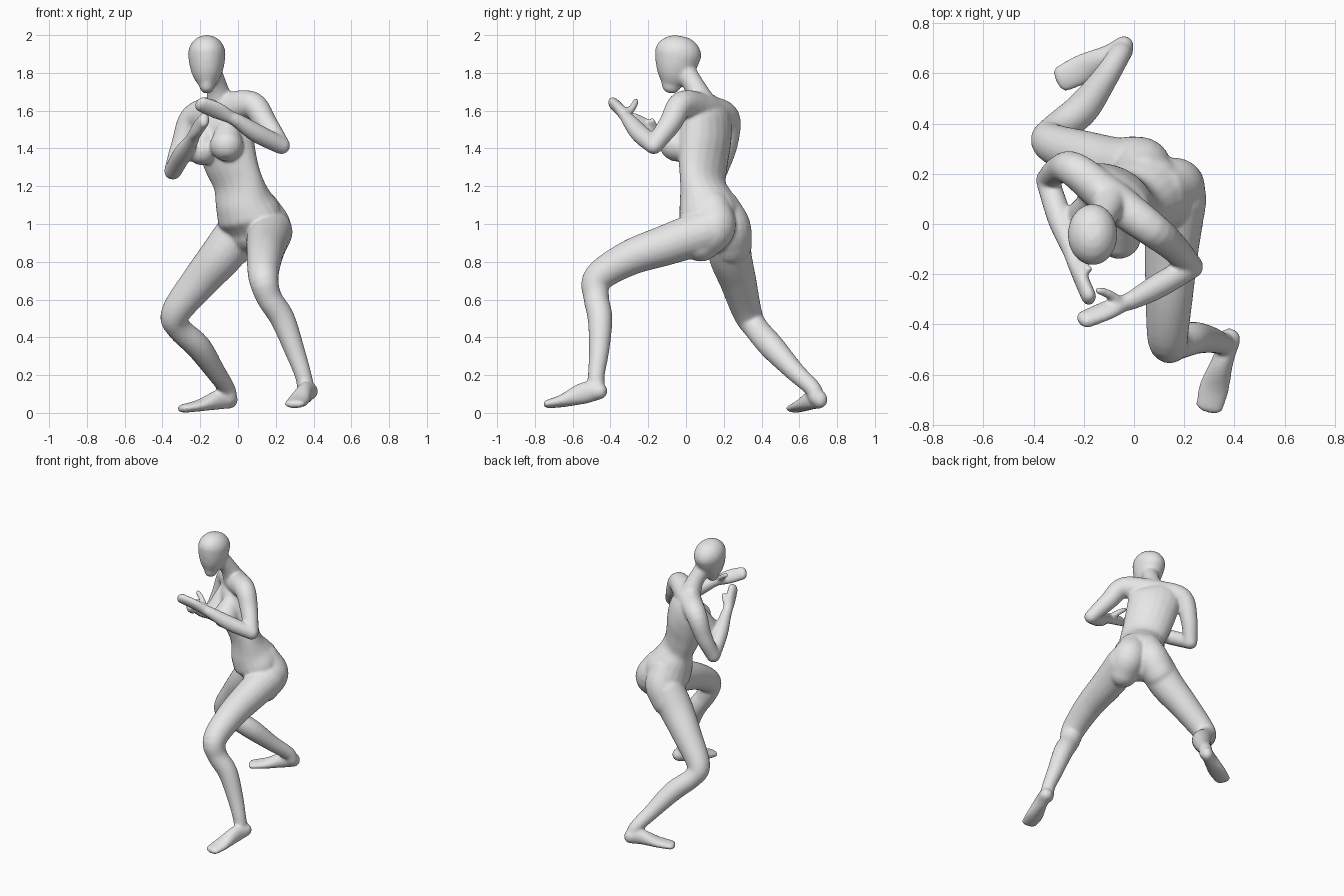
import bpy
import bmesh
from math import sin, cos, pi
from mathutils import Vector

default_cube = bpy.data.objects.get("Cube")
if default_cube:
    bpy.data.objects.remove(default_cube, do_unlink=True)

bm = bmesh.new()
SEGMENTS = 20
STEPS = 5


def spline(points):
    """Catmull-Rom samples through (x, y, z, half width, half depth) points."""
    full = [Vector(p if len(p) == 5 else (*p, p[-1])) for p in points]
    full = [full[0] * 2 - full[1]] + full + [full[-1] * 2 - full[-2]]
    samples = []
    for before, start, end, after in zip(full, full[1:], full[2:], full[3:]):
        pull_out = (end - before) / 2
        pull_in = (after - start) / 2
        for i in range(STEPS):
            t = i / STEPS
            ease = t * t * (3 - 2 * t)
            samples.append(start.lerp(end, ease) + pull_out * t * (1 - t) ** 2
                           - pull_in * t * t * (1 - t))
    samples.append(full[-2])
    return samples


def limb(side, *points):
    """Closed elliptical tube with rounded ends along a smooth path."""
    samples = spline(points)
    centers = [Vector(sample[:3]) for sample in samples]
    rings = []

    def add_ring(center, tangent, width, depth):
        u = Vector(side)
        u = (u - tangent * u.dot(tangent)).normalized()
        v = tangent.cross(u)
        ring = []
        for k in range(SEGMENTS):
            turn = k * 2 * pi / SEGMENTS
            ring.append(bm.verts.new(center + u * width * cos(turn) + v * depth * sin(turn)))
        rings.append(ring)

    def add_cap(index, tangent, direction, angles):
        width, depth = samples[index][3:]
        for angle in angles:
            offset = tangent * direction * min(width, depth) * sin(angle)
            add_ring(centers[index] + offset, tangent, width * cos(angle), depth * cos(angle))

    last = len(samples) - 1
    cap_angles = [pi / 2 * step / STEPS for step in range(1, STEPS)]
    tangents = [(centers[min(i + 1, last)] - centers[max(i - 1, 0)]).normalized()
                for i in range(last + 1)]
    add_cap(0, tangents[0], -1, reversed(cap_angles))
    for sample, center, tangent in zip(samples, centers, tangents):
        add_ring(center, tangent, sample[3], sample[4])
    add_cap(last, tangents[last], 1, cap_angles)

    for low, high in zip(rings, rings[1:]):
        for k in range(SEGMENTS):
            n = (k + 1) % SEGMENTS
            bm.faces.new((low[k], low[n], high[n], high[k]))
    bm.faces.new(list(reversed(rings[0])))
    bm.faces.new(rings[-1])


# Directions that the widths are measured along
sideways = (1, 0, 0)
upright = (0, 0, 1)
across = (.8, -.6, 0)

# Torso, turned towards the right
limb(across,
     (.08, .14, .96, .165, .11),
     (.06, .13, 1.04, .18, .155),
     (.03, .11, 1.12, .16, .14),
     (0, .09, 1.22, .15, .1),
     (-.04, .09, 1.33, .16, .11),
     (-.07, .1, 1.45, .17, .12),
     (-.09, .11, 1.56, .17, .1),
     (-.09, .1, 1.63, .11, .06))

# Shoulder girdle
neck_base = (-.09, .1, 1.61, .08)
left_shoulder = (.07, -.02, 1.635, .07)
right_shoulder = (-.235, .215, 1.565, .07)
limb(upright, right_shoulder, neck_base, left_shoulder)

# Buttocks, running from the hips into the thighs
limb(across, (.12, .14, 1.08, .1), (.17, .15, .98, .113), (.16, .08, .9, .1))
limb(across, (.04, .19, 1.08, .1), (.035, .23, .985, .113), (-.02, .24, .89, .11))

# Breasts
limb(across, (-.05, .03, 1.54, .05), (-.06, -.05, 1.42, .09))
limb(across, (-.17, .09, 1.52, .05), (-.19, .03, 1.39, .08))

# Neck and head
limb(across, neck_base, (-.11, .05, 1.72, .057), (-.14, 0, 1.8, .057))
limb(sideways,
     (-.165, -.08, 1.73, .04, .05),
     (-.165, -.067, 1.78, .073, .085),
     (-.165, -.054, 1.84, .092, .11),
     (-.165, -.042, 1.9, .1, .125))

# Left leg, bent forward
left_ankle = (.36, -.475, .12, .046)
limb(sideways,
     (.17, .1, .96, .12),
     (.15, -.1, .89, .108),
     (.14, -.3, .82, .094),
     (.135, -.465, .715, .08),
     (.165, -.475, .61, .068),
     (.235, -.455, .5, .066),
     (.3, -.46, .33, .054),
     (.345, -.475, .2, .045),
     left_ankle)
limb((1, -.3, 0),
     (.38, -.46, .115, .045),
     (.355, -.54, .105, .043, .058),
     (.32, -.65, .065, .06, .035),
     (.3, -.73, .047, .056, .023))

# Right leg, stretched back
right_ankle = (-.045, .69, .08, .042)
limb((.6, -.8, 0),
     (0, .22, .95, .12),
     (-.09, .235, .83, .114),
     (-.2, .275, .7, .098),
     (-.33, .325, .53, .078),
     (-.315, .37, .45, .066),
     (-.21, .455, .35, .068),
     (-.12, .575, .22, .053),
     (-.06, .67, .13, .045),
     right_ankle)
limb((.46, -.9, 0),
     (-.04, .71, .07, .04, .047),
     (-.1, .67, .07, .044, .053),
     (-.2, .62, .04, .06, .032),
     (-.29, .577, .023, .055, .023))

# Left arm, hand and thumb
left_elbow = (.23, -.17, 1.415, .047)
left_wrist = (-.04, -.315, 1.565, .034)
left_palm = (0, -.6, .8)
limb(upright, neck_base, left_shoulder, (.15, -.085, 1.53, .06), left_elbow)
limb(upright, left_elbow, (.1, -.245, 1.48, .05), (0, -.3, 1.545, .039), left_wrist)
limb(left_palm, left_wrist, (-.11, -.345, 1.6, .05, .03), (-.195, -.38, 1.635, .045, .03))
limb(left_palm, (-.06, -.31, 1.585, .023), (-.1, -.28, 1.62, .02), (-.14, -.265, 1.65, .017))

# Right arm, hand and thumb
right_elbow = (-.345, .175, 1.28, .047)
right_wrist = (-.235, -.15, 1.465, .034)
right_palm = (0, .5, .8)
limb((.4, -1, 0), neck_base, right_shoulder, (-.297, .217, 1.42, .057), right_elbow)
limb(sideways, right_elbow, (-.295, .02, 1.37, .05), (-.25, -.1, 1.435, .039), right_wrist)
limb(right_palm, right_wrist, (-.21, -.22, 1.51, .05, .03), (-.18, -.29, 1.55, .045, .03))
limb(sideways, (-.23, -.155, 1.485, .023), (-.2, -.17, 1.52, .02), (-.18, -.18, 1.545, .017))

# Blend all parts into one smooth skin
bmesh.ops.recalc_face_normals(bm, faces=bm.faces)
mesh = bpy.data.meshes.new("body")
bm.to_mesh(mesh)
bm.free()
body = bpy.data.objects.new("body", mesh)
bpy.context.collection.objects.link(body)

remesh = body.modifiers.new("skin", 'REMESH')
remesh.mode = 'VOXEL'
remesh.voxel_size = .008
remesh.use_smooth_shade = True
relax = body.modifiers.new("relax", 'SMOOTH')
relax.factor = .5
relax.iterations = 15

# Plain grey finish
grey = bpy.data.materials.new("plain grey")
grey.use_nodes = True
grey.diffuse_color = (.8, .8, .8, 1)
for node in grey.node_tree.nodes:
    if node.type == 'BSDF_PRINCIPLED':
        node.inputs["Base Color"].default_value = grey.diffuse_color
mesh.materials.append(grey)
